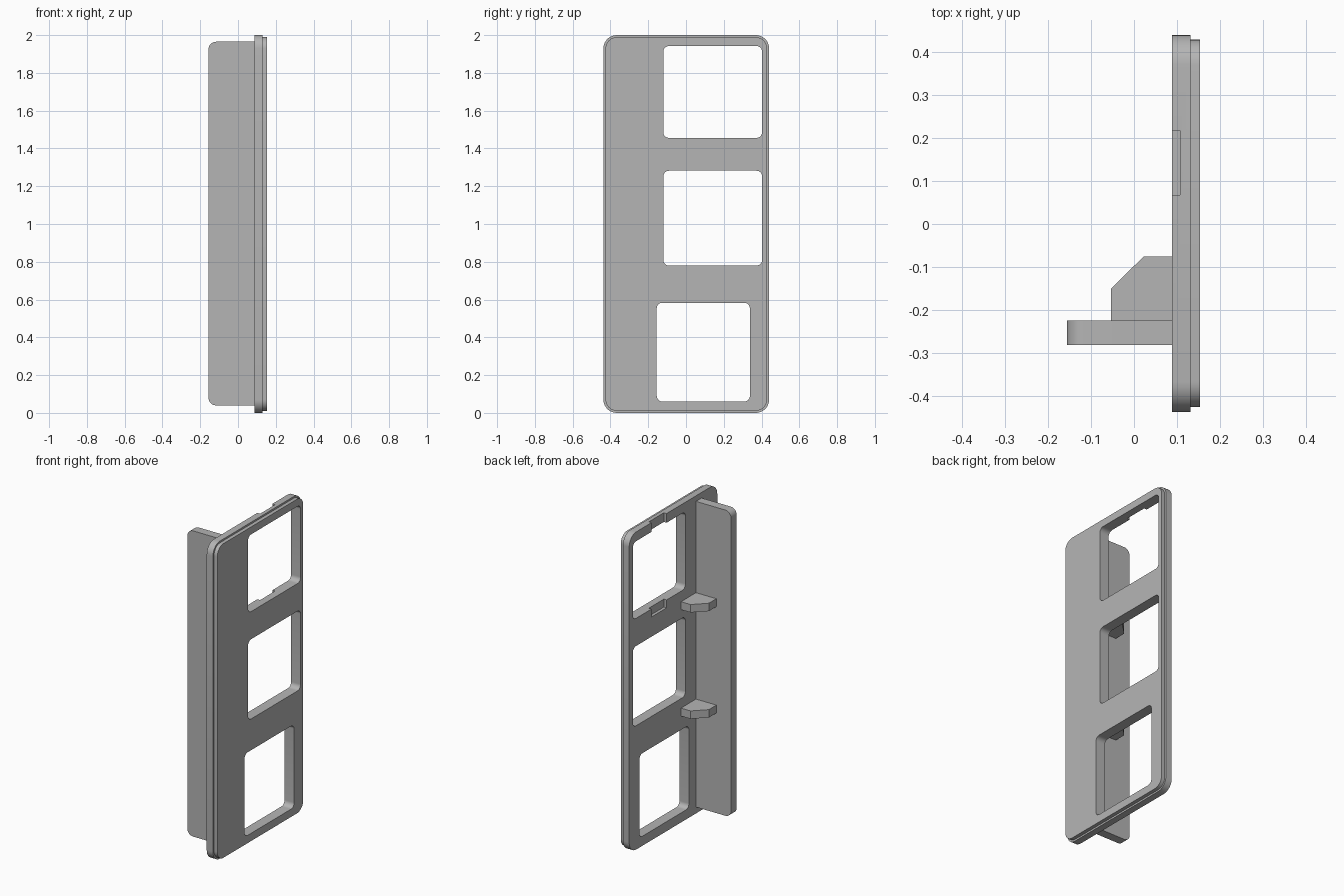
import bpy
import bmesh
from math import sin, cos, pi, radians

if "Cube" in bpy.data.objects:
    bpy.data.objects.remove(bpy.data.objects["Cube"], do_unlink=True)

grey = bpy.data.materials.new("plain grey")
grey.use_nodes = True
grey.diffuse_color = (0.46, 0.46, 0.46, 1)
grey.node_tree.nodes["Principled BSDF"].inputs["Base Color"].default_value = grey.diffuse_color


def rounded_rect(a0, a1, b0, b1, r_low, r_high, steps=8):
    """Outline with one corner radius on the low-a side and one on the high-a side."""
    corners = [(a1, b1, r_high, -1, -1), (a0, b1, r_low, 1, -1),
               (a0, b0, r_low, 1, 1), (a1, b0, r_high, -1, 1)]
    points = []
    for i, (a, b, r, sa, sb) in enumerate(corners):
        if r == 0:
            points.append((a, b))
            continue
        for k in range(steps + 1):
            t = (i + k / steps) * pi / 2
            points.append((a + sa * r + r * cos(t), b + sb * r + r * sin(t)))
    return points


def prism(name, outline, axis, low, high):
    """Extrude a 2D outline along one axis between two positions."""
    place = {"x": lambda a, b: (low, a, b),
             "y": lambda a, b: (a, low, b),
             "z": lambda a, b: (a, b, low)}[axis]
    bm = bmesh.new()
    face = bm.faces.new([bm.verts.new(place(a, b)) for a, b in outline])
    moved = bmesh.ops.extrude_face_region(bm, geom=[face])["geom"]
    shift = [high - low if axis == c else 0 for c in "xyz"]
    bmesh.ops.translate(bm, vec=shift, verts=[v for v in moved if isinstance(v, bmesh.types.BMVert)])
    bmesh.ops.recalc_face_normals(bm, faces=bm.faces)
    mesh = bpy.data.meshes.new(name)
    bm.to_mesh(mesh)
    bm.free()
    mesh.materials.append(grey)
    obj = bpy.data.objects.new(name, mesh)
    bpy.context.collection.objects.link(obj)
    return obj


def cut(obj, cutters):
    """Apply boolean differences to an object."""
    bpy.context.view_layer.objects.active = obj
    for cutter in cutters:
        mod = obj.modifiers.new("opening", "BOOLEAN")
        mod.operation = "DIFFERENCE"
        mod.solver = "EXACT"
        mod.object = cutter
        bpy.ops.object.modifier_apply(modifier=mod.name)


# Two-layer panel
back_panel = prism("back_panel", rounded_rect(-0.437, 0.44, 0, 2, 0.07, 0.07), "x", 0.088, 0.131)
front_panel = prism("front_panel", rounded_rect(-0.426, 0.429, 0.011, 1.989, 0.06, 0.06),
                    "x", 0.131, 0.154)

# Three window openings
windows = [(-0.12, 0.403, 1.456, 1.942), (-0.12, 0.403, 0.78, 1.282), (-0.155, 0.338, 0.06, 0.583)]
window_cutters = [prism("window_cutter", rounded_rect(*w, 0.03, 0.03), "x", 0, 0.3) for w in windows]

# Shallow notches above and below the top window
notch_cutters = [prism("notch_cutter", rounded_rect(0.067, 0.217, b, t, 0, 0), "x", 0.05, 0.107)
                 for b, t in ((1.9, 2.05), (1.406, 1.5))]

cut(back_panel, window_cutters + notch_cutters)
cut(front_panel, window_cutters)
for cutter in window_cutters + notch_cutters:
    bpy.data.objects.remove(cutter, do_unlink=True)

# Long upright rib behind the panel
rib = prism("rib", rounded_rect(-0.156, 0.088, 0.04, 1.965, 0.04, 0), "y", -0.281, -0.225)

# Chamfered gussets bracing the rib
gusset_outline = [(0.088, -0.225), (0.088, -0.076), (0.022, -0.076), (-0.054, -0.151), (-0.054, -0.225)]
gussets = [prism(name, gusset_outline, "z", top - 0.05, top)
           for name, top in (("upper_gusset", 1.39), ("lower_gusset", 0.72))]

# Smooth rounded corners, keep edges sharp
bpy.ops.object.select_all(action="DESELECT")
for obj in [back_panel, front_panel, rib] + gussets:
    obj.select_set(True)
bpy.context.view_layer.objects.active = back_panel
bpy.ops.object.shade_smooth_by_angle(angle=radians(30))
